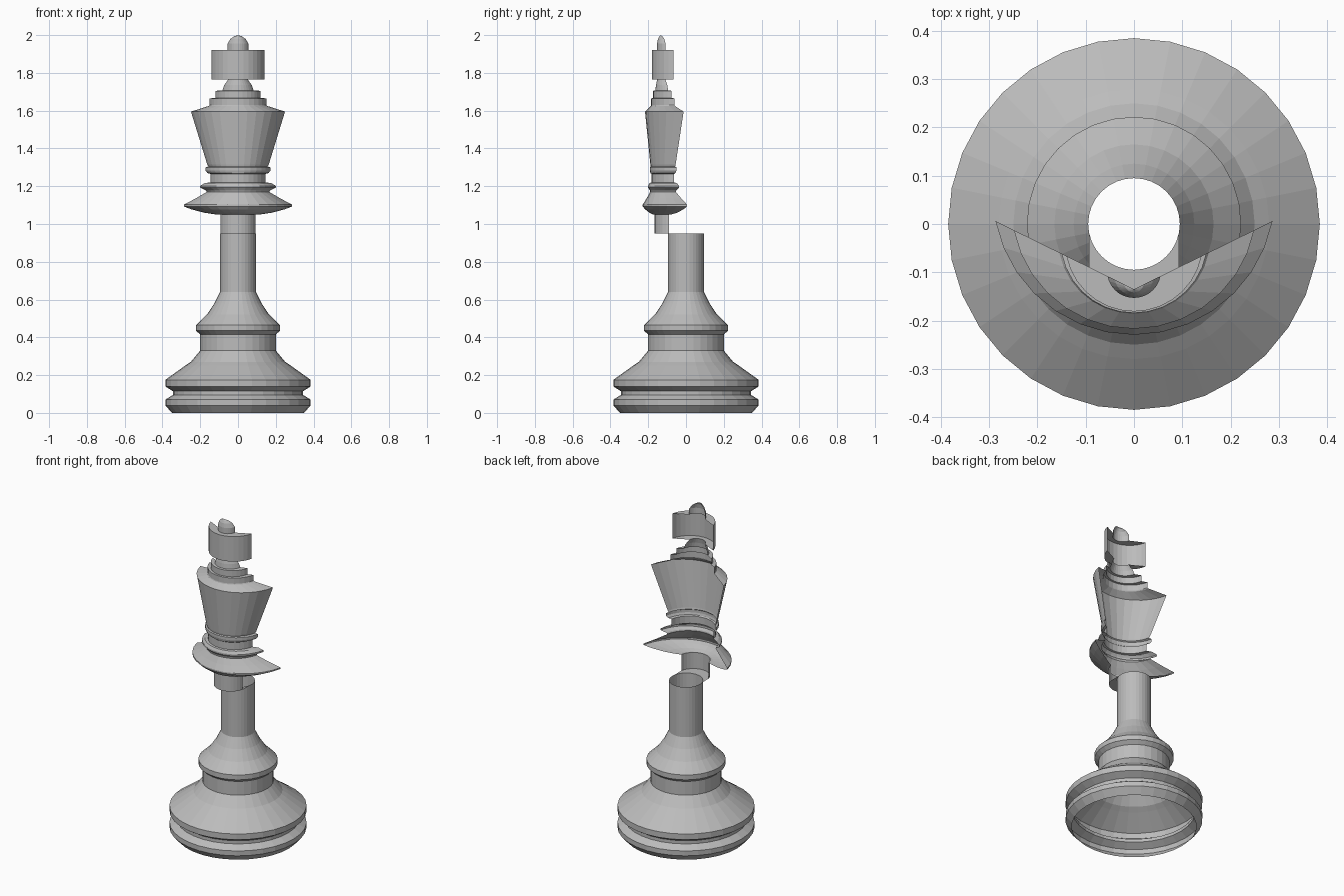
import bpy, bmesh, math

if "Cube" in bpy.data.objects:
    bpy.data.objects.remove(bpy.data.objects["Cube"])

SIDES = 32

grey = bpy.data.materials.new("stone_grey")
grey.diffuse_color = (0.5, 0.5, 0.5, 1)
grey.use_nodes = True
grey.node_tree.nodes["Principled BSDF"].inputs["Base Color"].default_value = grey.diffuse_color


def loft(name, rings, closed):
    """Skin a list of vertex rings into an open shell."""
    bm = bmesh.new()
    rows = [[bm.verts.new(p) for p in ring] for ring in rings]
    for a, b in zip(rows, rows[1:]):
        n = len(a)
        for i in range(n if closed else n - 1):
            j = (i + 1) % n
            bm.faces.new((a[i], a[j], b[j], b[i]))
    bmesh.ops.remove_doubles(bm, verts=bm.verts, dist=1e-5)
    mesh = bpy.data.meshes.new(name)
    bm.to_mesh(mesh)
    bm.free()
    mesh.materials.append(grey)
    ob = bpy.data.objects.new(name, mesh)
    bpy.context.collection.objects.link(ob)
    return ob


# lower pedestal: full hollow turning (radius, height)
base = [(.35, 0), (.385, .04), (.385, .07), (.345, .095), (.345, .115),
        (.385, .14), (.385, .175), (.28, .25), (.25, .27), (.20, .33),
        (.20, .415), (.222, .435), (.222, .465), (.165, .52), (.125, .58),
        (.095, .64), (.095, .95)]
step = 2 * math.pi / SIDES
loft("pedestal", [[(r * math.cos(i * step), r * math.sin(i * step), z)
                   for i in range(SIDES)] for r, z in base], True)

# upper piece: open front arc, every ring scaled about the arc's own middle
arc = [(math.cos(math.pi + i * step), math.sin(math.pi + i * step))
       for i in range(1, SIDES // 2)]
mid = sum(p[1] for p in arc) / len(arc)
reach = arc[-1][0]          # half width of the unit arc


def arc_ring(w, z, cy):
    s = w / reach
    return [(s * x, cy + s * (y - mid), z) for x, y in arc]


crown = [(.093, .95), (.093, 1.05), (.115, 1.05), (.18, 1.06), (.245, 1.077),
         (.287, 1.093), (.287, 1.102), (.225, 1.135), (.165, 1.17),
         (.17, 1.178), (.2, 1.192), (.2, 1.202), (.175, 1.217), (.145, 1.22),
         (.145, 1.265), (.162, 1.27), (.172, 1.283), (.172, 1.3),
         (.157, 1.305), (.163, 1.315), (.249, 1.595), (.155, 1.625),
         (.15, 1.63), (.15, 1.665), (.12, 1.667), (.12, 1.705), (.083, 1.707),
         (.073, 1.735), (.052, 1.765), (.14, 1.765), (.14, 1.92),
         (.055, 1.92), (.055, 1.955), (.04, 1.98), (.02, 1.994), (0, 2.0)]
# first ring sits on the pedestal rim, making the flat linking ledge
rings = [arc_ring(.093, .95, .095 * mid)]
rings += [arc_ring(w, z, -.135) for w, z in crown]
loft("crown_shell", rings, False)
